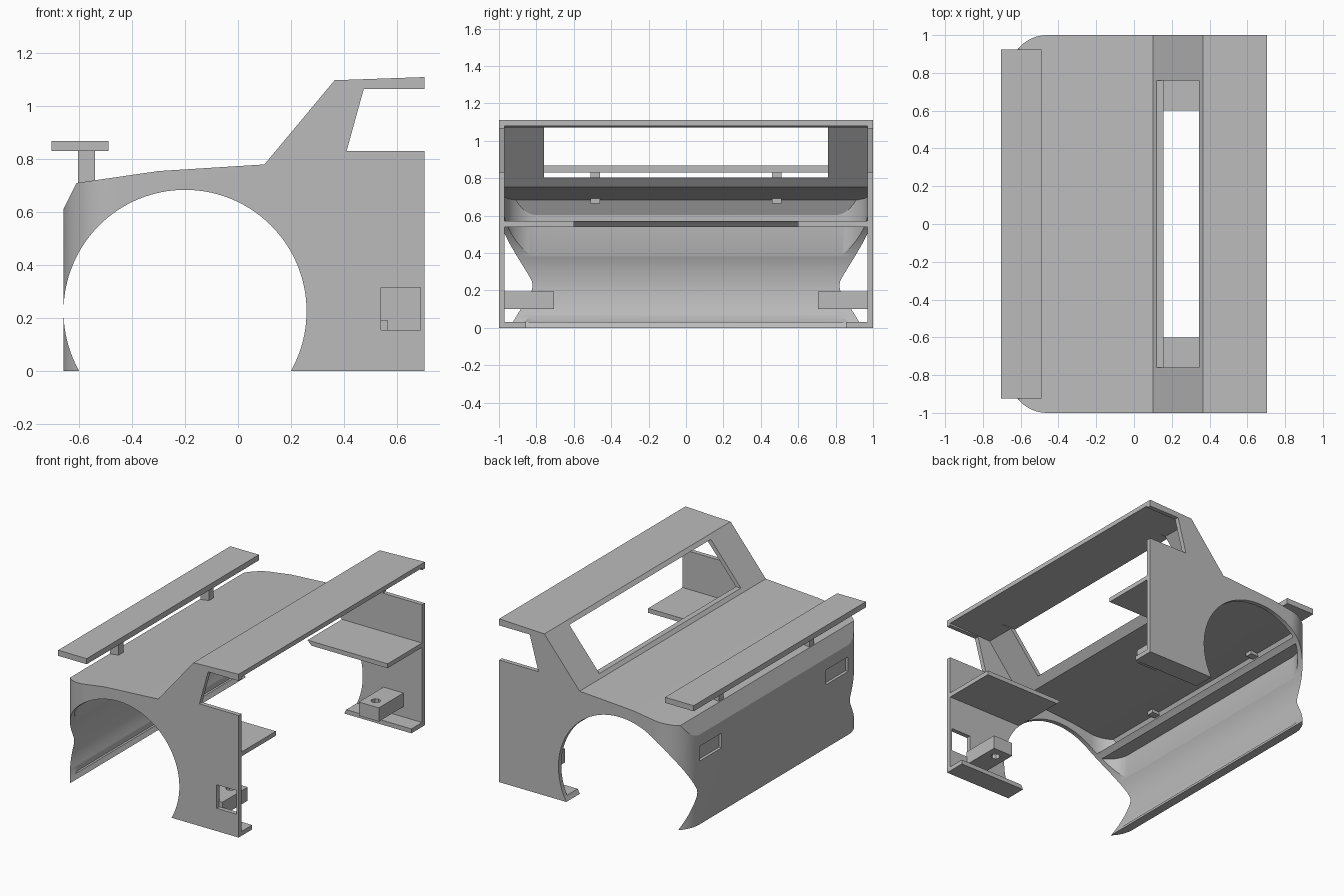
import bpy
import bmesh
import math

default = bpy.data.objects.get("Cube")
if default:
    bpy.data.objects.remove(default, do_unlink=True)

grey = bpy.data.materials.new("body grey")
GREY = (0.5, 0.5, 0.5, 1)
grey.use_nodes = True
grey.diffuse_color = GREY
grey.node_tree.nodes["Principled BSDF"].inputs["Base Color"].default_value = GREY


def prism(name, outline, lo, hi, axis="y"):
    """Extrude an outline: (x, z) pairs along y, or (x, y) pairs along z."""
    place = (lambda p, t: (p[0], t, p[1])) if axis == "y" else (lambda p, t: (p[0], p[1], t))
    bm = bmesh.new()
    low = [bm.verts.new(place(p, lo)) for p in outline]
    high = [bm.verts.new(place(p, hi)) for p in outline]
    bm.faces.new(low)
    bm.faces.new(high)
    for i in range(len(low)):
        j = (i + 1) % len(low)
        bm.faces.new((low[i], low[j], high[j], high[i]))
    bmesh.ops.recalc_face_normals(bm, faces=bm.faces)
    mesh = bpy.data.meshes.new(name)
    bm.to_mesh(mesh)
    bm.free()
    mesh.materials.append(grey)
    obj = bpy.data.objects.new(name, mesh)
    bpy.context.collection.objects.link(obj)
    return obj


def box(name, x, y, z):
    return prism(name, [(x[0], z[0]), (x[1], z[0]), (x[1], z[1]), (x[0], z[1])], min(y), max(y))


def circle(cx, cy, r, n):
    return [(cx + r * math.cos(2 * math.pi * i / n), cy + r * math.sin(2 * math.pi * i / n))
            for i in range(n)]


def plan(name, inset, end, lo, hi):
    """Plan shape with rounded corners at the -x end."""
    r = 0.2 - inset
    arc = [(-0.46 - r * math.sin(a), 0.8 + r * math.cos(a))
           for a in (math.pi / 2 * i / 16 for i in range(17))]
    pts = [(end, 1 - inset)] + arc
    return prism(name, pts + [(x, -y) for x, y in reversed(pts)], lo, hi, "z")


def combine(obj, tool, operation="DIFFERENCE"):
    mod = obj.modifiers.new("cut", "BOOLEAN")
    mod.operation = operation
    mod.solver = "EXACT"
    mod.object = tool
    bpy.context.view_layer.objects.active = obj
    bpy.ops.object.modifier_apply(modifier=mod.name)
    bpy.data.objects.remove(tool, do_unlink=True)


def wheel_cutter():
    return prism("wheel_cutter", circle(-0.2, 0.225, 0.459, 128), -1.2, 1.2)


# Body shell: side profile, rounded in plan, then hollowed
outer = [(-0.66, 0), (-0.66, 0.61), (-0.61, 0.71), (-0.3, 0.755), (0.1, 0.78),
         (0.365, 1.098), (0.705, 1.11), (0.705, 0)]
inner = [(-0.63, 0.03), (-0.63, 0.603), (-0.59, 0.683), (-0.297, 0.726), (0.114, 0.752),
         (0.379, 1.068), (0.8, 1.083), (0.8, 0.03)]
body = prism("body_shell", outer, -1, 1)
combine(body, plan("rounding", 0, 0.9, -0.1, 1.3), "INTERSECT")
hollow = prism("hollow", inner, -0.97, 0.97)
combine(hollow, plan("inner_rounding", 0.03, 0.9, -0.1, 1.3), "INTERSECT")
combine(body, hollow)

# Openings: floor, wheels, side windows, rear window, filler flap
combine(body, box("floor_cutter", (-0.5, 0.9), (-0.855, 0.855), (-0.1, 0.1)))
combine(body, wheel_cutter())
window = [(0.41, 0.83), (0.9, 0.83), (0.9, 1.065), (0.475, 1.065)]
combine(body, prism("side_window_cutter", window, -1.2, 1.2))
combine(body, box("rear_window_cutter", (0, 0.45), (-0.76, 0.76), (0.803, 1.074)))
combine(body, box("flap_cutter", (0.54, 0.69), (-1.1, -0.9), (0.155, 0.315)))

# Shallow lamp recesses in the end panel
for side in (-1, 1):
    combine(body, box("lamp_cutter", (-0.7, -0.64), (side * 0.56, side * 0.8), (0.43, 0.53)))

# Inner shelf, open in the middle
shelf = plan("inner_shelf", 0.01, 0.705, 0.54, 0.57)
combine(shelf, box("shelf_cutter", (-0.45, 0.9), (-0.6, 0.6), (0.4, 0.7)))
combine(shelf, wheel_cutter())

# Wing with its posts, and drilled mounting blocks on the side walls
wing = box("wing", (-0.705, -0.49), (-0.925, 0.925), (0.83, 0.868))
parts = [body, shelf, wing]
for side, label in ((1, "left"), (-1, "right")):
    parts.append(box(label + "_wing_post", (-0.605, -0.54),
                     (side * 0.46, side * 0.51), (0.665, 0.835)))
    block = box(label + "_mounting_block", (0.415, 0.565),
                (side * 0.705, side * 0.975), (0.1, 0.193))
    combine(block, prism("drill", circle(0.49, side * 0.78, 0.03, 8), 0, 0.3, "z"))
    parts.append(block)

# Smooth the curves and keep the edges sharp
bpy.ops.object.select_all(action="DESELECT")
for obj in parts:
    obj.select_set(True)
bpy.context.view_layer.objects.active = body
bpy.ops.object.shade_smooth_by_angle(angle=math.radians(25))
